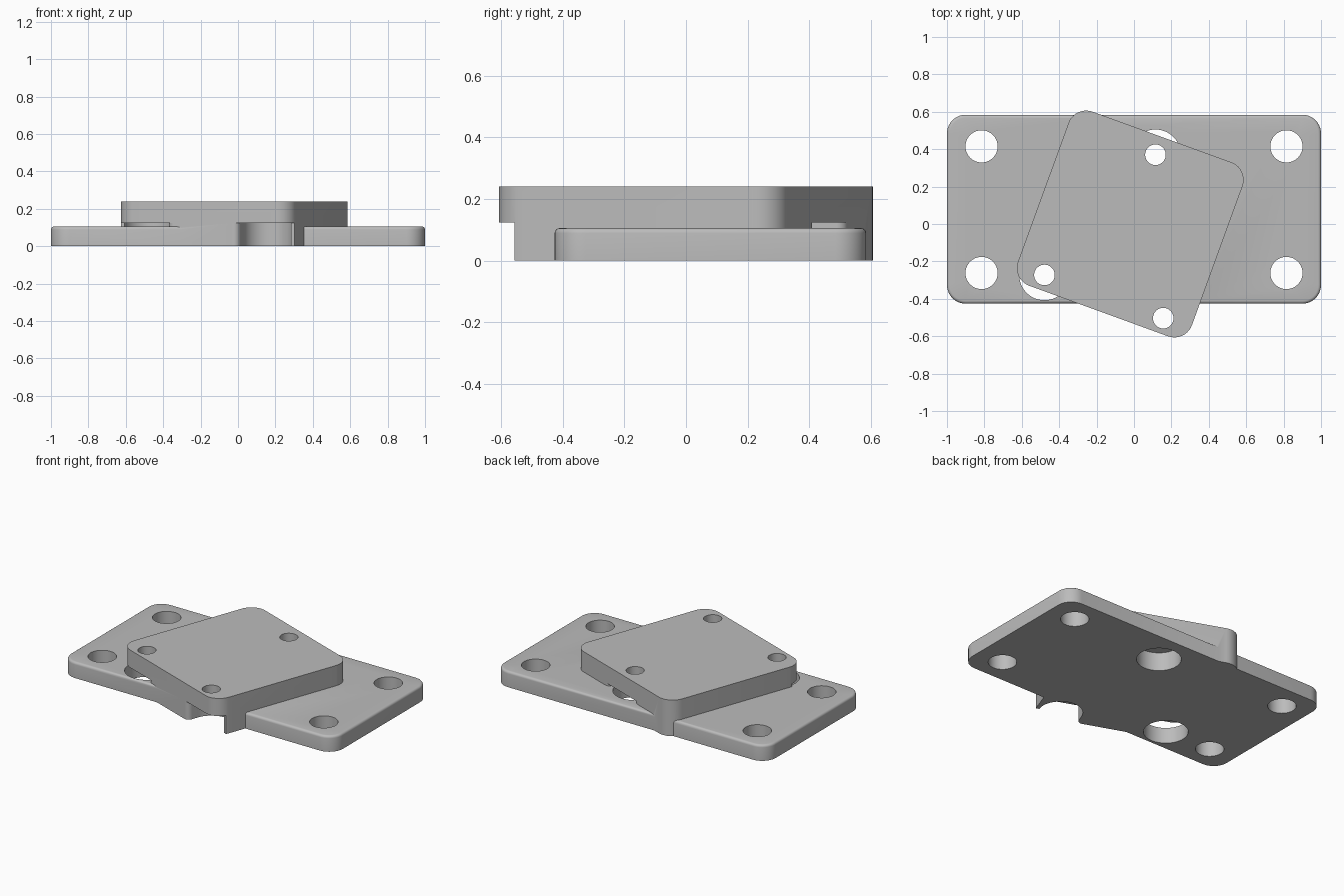
import bpy, bmesh
from math import cos, sin, pi, radians
from mathutils import Matrix

cube = bpy.data.objects.get("Cube")
if cube:
    bpy.data.objects.remove(cube)

grey = bpy.data.materials.new("plain grey")
grey.use_nodes = True
colour = (0.5, 0.5, 0.5, 1)
grey.diffuse_color = colour
grey.node_tree.nodes["Principled BSDF"].inputs["Base Color"].default_value = colour


def arc(cx, cy, r, a0, a1, n):
    angles = [radians(a0 + (a1 - a0) * i / n) for i in range(n + 1)]
    return [(cx + r * cos(a), cy + r * sin(a)) for a in angles]


def prism(name, outline, z0, z1, matrix=Matrix(), top_bevel=0):
    """Extrude a flat outline between two heights, optionally rounding the top edge."""
    bm = bmesh.new()
    face = bm.faces.new([bm.verts.new((x, y, z0)) for x, y in outline])
    ext = bmesh.ops.extrude_face_region(bm, geom=[face])["geom"]
    for v in ext:
        if isinstance(v, bmesh.types.BMVert):
            v.co.z = z1
    if top_bevel:
        rim = [e for e in bm.edges if all(v.co.z == v.co.z and abs(v.co.z - z1) < 1e-5 for v in e.verts)]
        bmesh.ops.bevel(bm, geom=rim, offset=top_bevel, segments=4, profile=0.5, affect='EDGES')
    bm.transform(matrix)
    bmesh.ops.recalc_face_normals(bm, faces=bm.faces)
    mesh = bpy.data.meshes.new(name)
    bm.to_mesh(mesh)
    bm.free()
    mesh.materials.append(grey)
    obj = bpy.data.objects.new(name, mesh)
    bpy.context.collection.objects.link(obj)
    return obj


def rounded_box(w, h, r):
    x, y = w / 2 - r, h / 2 - r
    return (arc(x, y, r, 0, 90, 10) + arc(-x, y, r, 90, 180, 10)
            + arc(-x, -y, r, 180, 270, 10) + arc(x, -y, r, 270, 360, 10))


def disc(r):
    return arc(0, 0, r, 0, 360, 64)[:-1]


def combine(target, tool, operation):
    mod = target.modifiers.new("join", 'BOOLEAN')
    mod.operation, mod.object, mod.solver = operation, tool, 'EXACT'
    bpy.context.view_layer.update()
    evaluated = target.evaluated_get(bpy.context.evaluated_depsgraph_get())
    mesh = bpy.data.meshes.new_from_object(evaluated)
    target.modifiers.clear()
    target.data = mesh
    bpy.data.objects.remove(tool)


RECESS, FLARE, LEDGE, SIDE = 0.135, 0.035, 0.123, 0.99
block_frame = Matrix.Translation((-0.02, 0, 0)) @ Matrix.Rotation(radians(-20), 4, 'Z')


def slot(depth, open_side):
    """Opening from a recess out to the block edge, with flared walls."""
    def flare(s):
        pts = [(s * RECESS, 0)]
        pts += [(s * x, y) for x, y in arc(RECESS + FLARE, FLARE - depth, FLARE, 180, 270, 8)]
        return pts + [(s * (RECESS + FLARE), -depth - 0.1)]
    right = [(RECESS, 0), (0.4, 0), (0.4, -depth - 0.1)] if open_side else flare(1)
    return flare(-1) + right[::-1]


# Tilted square block with a relief under each screw position
plate = prism("adapter_plate", rounded_box(SIDE, SIDE, 0.1), 0, 0.24, block_frame)
# x, y, turn, mirror, open on one side
screws = [(0, 0.394, pi, 1, False), (0.338, -0.413, 0, 1, True), (-0.338, -0.413, 0, -1, True)]
for x, y, turn, mirror, open_side in screws:
    place = (block_frame @ Matrix.Translation((x, y, 0)) @ Matrix.Rotation(turn, 4, 'Z')
             @ Matrix.Diagonal((mirror, 1, 1, 1)))
    cutter = prism("relief_cutter", slot(SIDE / 2 - abs(y), open_side), -0.1, LEDGE, place)
    combine(plate, cutter, 'DIFFERENCE')

# Base plate with softened top edge
base = prism("base_plate", rounded_box(2, 1.01, 0.1), 0, 0.105,
             Matrix.Translation((0, 0.079, 0)), top_bevel=0.016)
combine(plate, base, 'UNION')

# Round recesses and screw holes through the block
for x, y, *_ in screws:
    place = block_frame @ Matrix.Translation((x, y, 0))
    combine(plate, prism("recess_cutter", disc(RECESS), -0.1, LEDGE, place), 'DIFFERENCE')
    combine(plate, prism("screw_cutter", disc(0.055), 0.05, 0.3, place), 'DIFFERENCE')

# Corner mounting holes
for x in (-0.815, 0.815):
    for y in (-0.262, 0.415):
        place = Matrix.Translation((x, y, 0))
        combine(plate, prism("corner_cutter", disc(0.086), -0.1, 0.2, place), 'DIFFERENCE')

plate.data.materials.clear()
plate.data.materials.append(grey)
for p in plate.data.polygons:
    p.material_index = 0
bpy.ops.object.select_all(action='DESELECT')
plate.select_set(True)
bpy.context.view_layer.objects.active = plate
bpy.ops.object.shade_smooth_by_angle(angle=radians(30))
